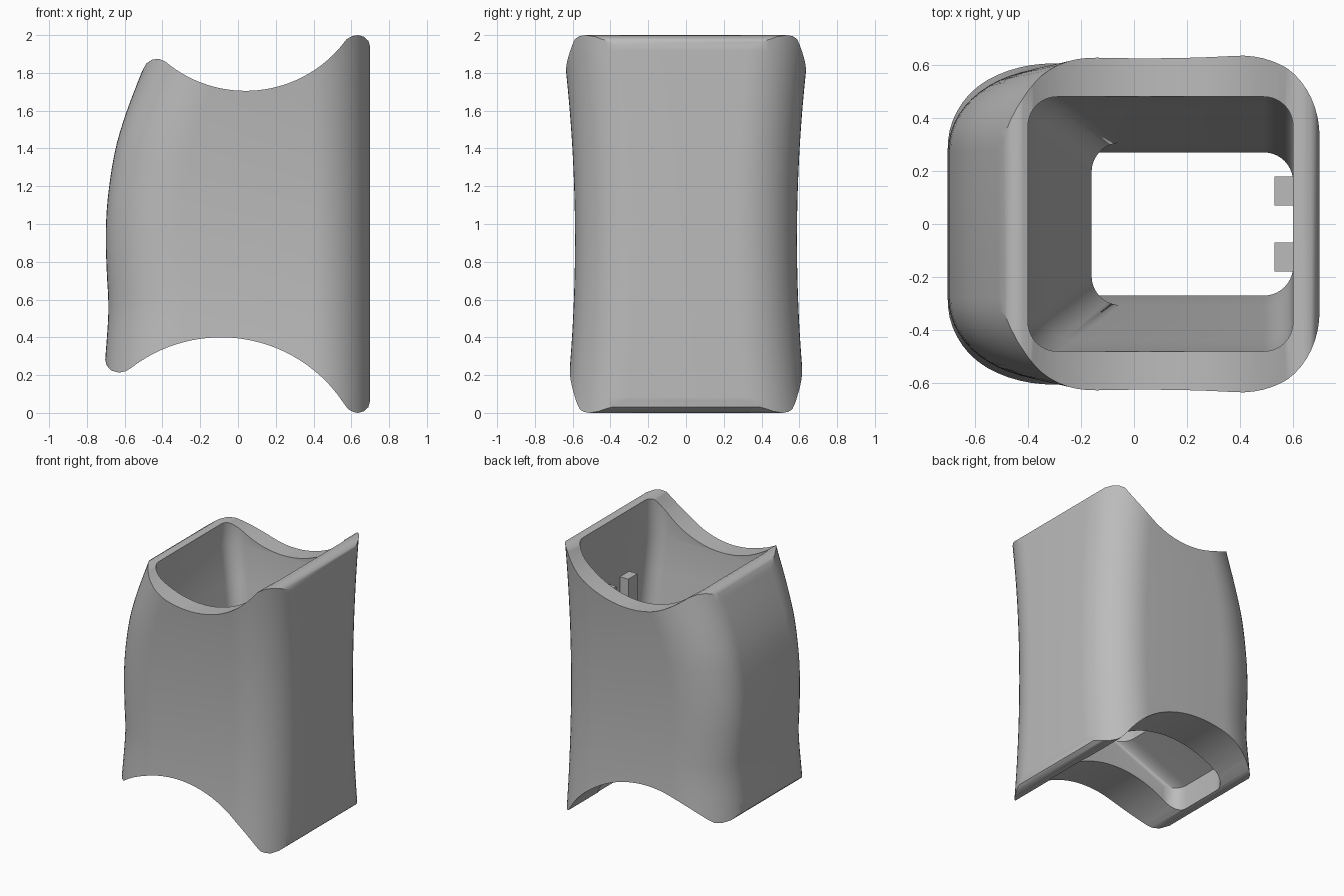
import bpy, bmesh, math

if "Cube" in bpy.data.objects:
    bpy.data.objects.remove(bpy.data.objects["Cube"])

grey = bpy.data.materials.new("plain_grey")
grey.diffuse_color = (0.5, 0.5, 0.5, 1)
grey.use_nodes = True
grey.node_tree.nodes["Principled BSDF"].inputs["Base Color"].default_value = grey.diffuse_color


def make_object(name, bm):
    bmesh.ops.recalc_face_normals(bm, faces=bm.faces)
    me = bpy.data.meshes.new(name)
    bm.to_mesh(me)
    bm.free()
    ob = bpy.data.objects.new(name, me)
    bpy.context.collection.objects.link(ob)
    me.materials.append(grey)
    return ob


def ring(z, x0, x1, hy, left, right, n=10):
    """Rounded rectangle at height z; left/right are (rx, ry) corner radii."""
    pts = []
    for sx, sy, a0 in ((1, 1, 0), (-1, 1, 90), (-1, -1, 180), (1, -1, 270)):
        rx, ry = right if sx > 0 else left
        cx = x1 - rx if sx > 0 else x0 + rx
        for i in range(n + 1):
            a = math.radians(a0 + 90 * i / n)
            pts.append((cx + rx * math.cos(a), sy * (hy - ry) + ry * math.sin(a), z))
    return pts


def loft(name, rings):
    bm = bmesh.new()
    loops = [[bm.verts.new(p) for p in r] for r in rings]
    n = len(loops[0])
    for a, b in zip(loops, loops[1:]):
        for i in range(n):
            j = (i + 1) % n
            bm.faces.new((a[i], a[j], b[j], b[i]))
    bm.faces.new(loops[0])
    bm.faces.new(loops[-1])
    return make_object(name, bm)


def sample(table, z):
    """Smooth (Catmull-Rom style) lookup in a (z, value) table."""
    k = max(i for i in range(len(table) - 1) if table[i][0] <= z or i == 0)

    def slope(i):
        a, b = table[max(i - 1, 0)], table[min(i + 1, len(table) - 1)]
        return (b[1] - a[1]) / (b[0] - a[0])
    (z0, v0), (z1, v1) = table[k], table[k + 1]
    h = z1 - z0
    t = (z - z0) / h
    return (v0 * (2*t**3 - 3*t*t + 1) + slope(k) * h * (t**3 - 2*t*t + t)
            + v1 * (3*t*t - 2*t**3) + slope(k + 1) * h * (t**3 - t*t))


def arc(cx, top, r, x0, x1, sign, n=28):
    """Circular arc whose extreme point is (cx, top)."""
    out = []
    for i in range(n + 1):
        x = x0 + (x1 - x0) * i / n
        out.append((x, top + sign * (r - math.sqrt(r * r - (x - cx) ** 2))))
    return out


def boolean(ob, cutter, op):
    m = ob.modifiers.new(op.lower(), 'BOOLEAN')
    m.operation, m.object, m.solver = op, cutter, 'EXACT'
    bpy.context.view_layer.objects.active = ob
    bpy.ops.object.modifier_apply(modifier=m.name)
    bpy.data.objects.remove(cutter)


# outer body: flat right side, curved left side, waisted width
left_edge = [(-0.1, -0.73), (0.28, -0.703), (0.55, -0.686), (0.75, -0.695), (0.95, -0.70),
             (1.15, -0.688), (1.4, -0.648), (1.6, -0.588), (1.82, -0.503), (2.1, -0.39)]
rings = []
for i in range(37):
    z = -0.1 + 2.2 * i / 36
    hy = 0.588 + 0.06 * (z - 1) ** 2 + 0.01 * (z - 1)
    rings.append(ring(z, sample(left_edge, z), 0.70, hy, (0.40, hy - 0.28), (0.32, 0.32), 14))
body = loft("sleeve_body", rings)

# side outline with concave top and bottom and rounded tips
outline = [(-0.8, 0.5), (-0.705, 0.29), (-0.695, 0.25), (-0.67, 0.224), (-0.63, 0.213), (-0.595, 0.22)]
outline += arc(-0.09, 0.40, 0.78, -0.565, 0.565, -1)
outline += [(0.585, 0.018), (0.61, 0.005), (0.635, 0.0), (0.665, 0.008), (0.69, 0.03), (0.701, 0.07),
            (0.75, 0.1), (0.75, 1.9), (0.701, 1.935), (0.69, 1.97), (0.665, 1.992), (0.635, 2.0),
            (0.605, 1.995)]
outline += arc(0.04, 1.705, 0.66, 0.575, -0.36, 1)
outline += [(-0.385, 1.86), (-0.42, 1.875), (-0.455, 1.87), (-0.485, 1.85), (-0.505, 1.815), (-0.8, 1.2)]
bm = bmesh.new()
f = bm.faces.new([bm.verts.new((x, -1, z)) for x, z in outline])
new = bmesh.ops.extrude_face_region(bm, geom=[f])["geom"]
bmesh.ops.translate(bm, vec=(0, 2, 0), verts=[v for v in new if isinstance(v, bmesh.types.BMVert)])
boolean(body, make_object("outline_cutter", bm), 'INTERSECT')

# tapered cavity with an undercut ramp on the left wall
cavity = [(-0.1, -0.6, 0.27), (0.4, -0.6, 0.27), (0.62, -0.16, 0.306), (1.45, -0.34, 0.44),
          (1.7, -0.40, 0.48), (2.1, -0.40, 0.48)]
boolean(body, loft("cavity_cutter",
                   [ring(z, x, 0.60, hy, (0.11, 0.11), (0.11, 0.11)) for z, x, hy in cavity]),
        'DIFFERENCE')

bpy.ops.object.select_all(action='DESELECT')
body.select_set(True)
bpy.context.view_layer.objects.active = body
bpy.ops.object.shade_smooth_by_angle(angle=math.radians(32))

# two plain ribs on the inside of the right wall
for name, side in (("inner_rib_front", -1), ("inner_rib_back", 1)):
    bm = bmesh.new()
    bmesh.ops.create_cube(bm, size=1)
    for v in bm.verts:
        v.co = (0.57 + v.co.x * 0.08, side * 0.125 + v.co.y * 0.11, 1.0 + v.co.z * 1.06)
    make_object(name, bm)
